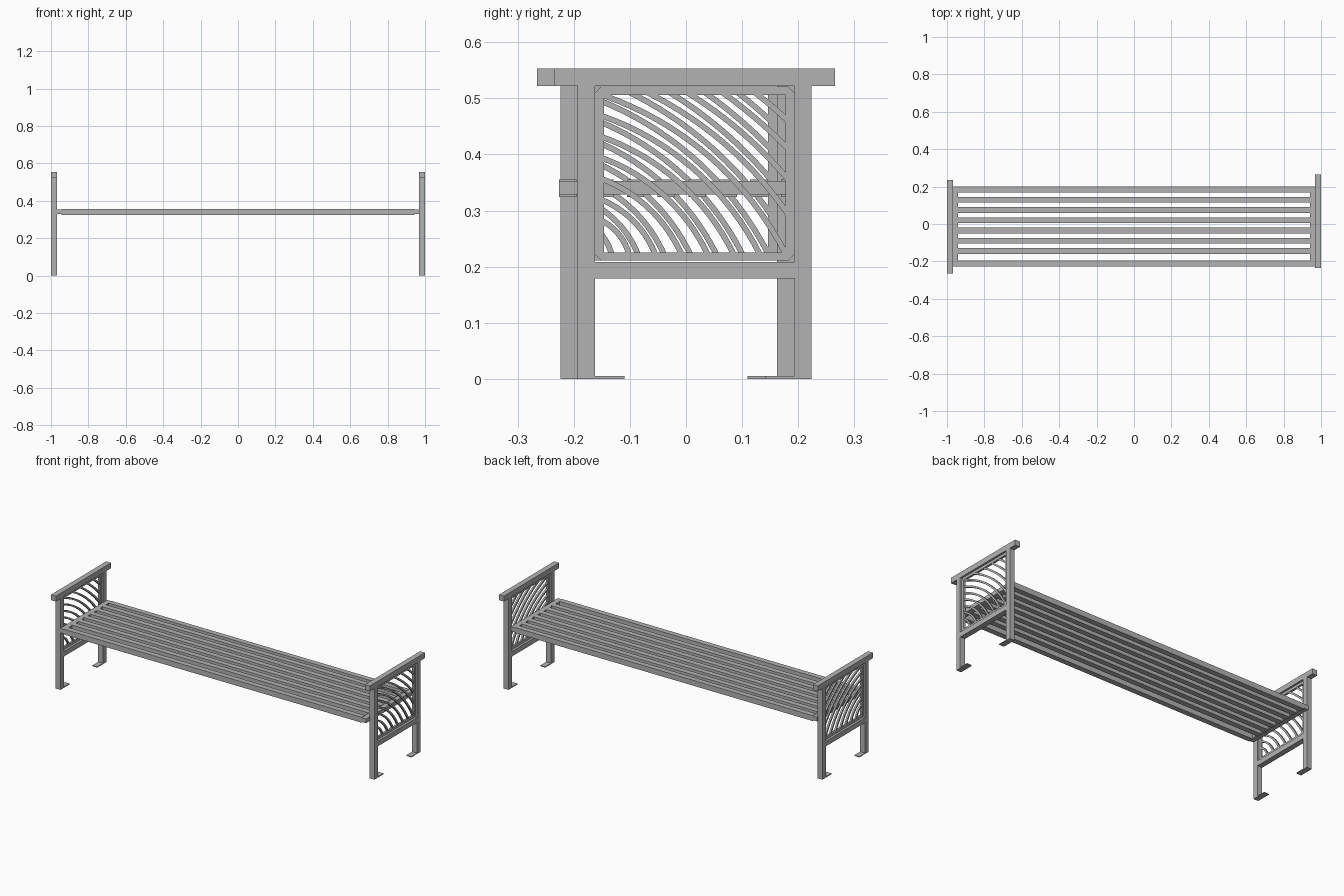
import bpy, bmesh, math
from mathutils import Vector

if "Cube" in bpy.data.objects:
    bpy.data.objects.remove(bpy.data.objects["Cube"], do_unlink=True)

# Painted metal
metal = bpy.data.materials.new("grey_metal")
metal.use_nodes = True
metal.diffuse_color = (0.45, 0.45, 0.45, 1)
metal.node_tree.nodes["Principled BSDF"].inputs["Base Color"].default_value = (0.45, 0.45, 0.45, 1)


def finish(name, bm):
    bmesh.ops.recalc_face_normals(bm, faces=bm.faces[:])
    mesh = bpy.data.meshes.new(name)
    bm.to_mesh(mesh)
    bm.free()
    mesh.materials.append(metal)
    obj = bpy.data.objects.new(name, mesh)
    bpy.context.collection.objects.link(obj)
    return obj


def box(name, x, y, z):
    bm = bmesh.new()
    bmesh.ops.create_cube(bm, size=1)
    for v in bm.verts:
        v.co = [r[0] + (c + 0.5) * (r[1] - r[0]) for r, c in zip((x, y, z), v.co)]
    return finish(name, bm)


def strip(bm, inner, outer, x0, x1, closed):
    """Solid band between two matching (y, z) outlines."""
    rings = [[bm.verts.new((x, *p)) for x, p in ((x0, a), (x1, a), (x1, b), (x0, b))]
             for a, b in zip(inner, outer)]
    pairs = list(zip(rings, rings[1:]))
    if closed:
        pairs.append((rings[-1], rings[0]))
    else:
        bm.faces.new(rings[0])
        bm.faces.new(rings[-1])
    for r, s in pairs:
        for i in range(4):
            j = (i + 1) % 4
            bm.faces.new((r[i], r[j], s[j], s[i]))


def chamfered(y0, y1, z0, z1, c):
    return [(y0 + c, z0), (y1 - c, z0), (y1, z0 + c), (y1, z1 - c),
            (y1 - c, z1), (y0 + c, z1), (y0, z1 - c), (y0, z0 + c)]


# End frame dimensions
X0, X1, XM = 0.969, 1.0, 0.9845
LEG = 0.031
HALF = 0.2085
PANEL = HALF - LEG
ARM_Z, RAIL_Z = 0.522, 0.208
IN_Y, IN_Z0, IN_Z1 = 0.162, 0.225, 0.506


def arc_points(corner, scale_y, scale_z):
    """Centre, radius and angle span of one arc clipped to the panel opening."""
    a = Vector((corner[0], corner[1] + scale_z))
    b = Vector((corner[0] + scale_y, corner[1]))
    chord = (b - a).length
    sag = 0.096 * chord
    radius = chord ** 2 / (8 * sag) + sag / 2
    normal = Vector((a.y - b.y, b.x - a.x)).normalized()
    centre = (a + b) / 2 - normal * (radius - sag)
    m = 0.005
    inside = []
    for i in range(901):
        t = math.pi / 2 * i / 900
        y, z = centre.x + radius * math.cos(t), centre.y + radius * math.sin(t)
        if abs(y) < IN_Y + m and IN_Z0 - m < z < IN_Z1 + m:
            inside.append(t)
    return centre, radius, inside[0], inside[-1]


def end_frame(side, label):
    shift = 0.0155 * side
    parts = []
    # Legs and foot plates
    for s, place in ((-1, "front"), (1, "back")):
        ys = sorted((s * HALF, s * (HALF - LEG)))
        parts.append(box(f"{label}_{place}_leg", (X0, X1), ys, (0, ARM_Z)))
        ys = sorted((s * HALF, s * (HALF - 0.083)))
        parts.append(box(f"{label}_{place}_foot_plate", (X0, X1), ys, (0, 0.005)))
    # Armrest and lower rail
    parts.append(box(f"{label}_armrest", (X0, X1), (-0.25, 0.25), (ARM_Z, 0.553)))
    parts.append(box(f"{label}_lower_rail", (X0, X1), (-PANEL, PANEL), (0.179, RAIL_Z)))
    # Panel border
    bm = bmesh.new()
    strip(bm, chamfered(-IN_Y, IN_Y, IN_Z0, IN_Z1, 0.001),
          chamfered(-PANEL, PANEL, 0.211, 0.521, 0.011), XM - 0.006, XM + 0.006, True)
    parts.append(finish(f"{label}_panel_border", bm))
    # Curved bars sweeping across the panel
    bm = bmesh.new()
    for k in range(-4, 7):
        centre, radius, t0, t1 = arc_points((-IN_Y, IN_Z0), 0.323 - 0.0465 * k, 0.28 - 0.0375 * k)
        edges = []
        for r in (radius - 0.005, radius + 0.005):
            angles = [t0 + (t1 - t0) * i / 16 for i in range(17)]
            edges.append([(centre.x + r * math.cos(t), centre.y + r * math.sin(t)) for t in angles])
        strip(bm, edges[0], edges[1], XM - 0.005, XM + 0.005, False)
    parts.append(finish(f"{label}_curved_bars", bm))
    # Place on its side of the bench
    for obj in parts:
        for v in obj.data.vertices:
            v.co.x *= side
            v.co.y += shift
        if side < 0:
            obj.data.flip_normals()


end_frame(1, "left")
end_frame(-1, "right")

# Seat slats
for i in range(8):
    y = 0.185 - 0.055 * i if i < 7 else -0.211
    box(f"seat_slat_{i + 1}", (-0.943, 0.943), (y - 0.0155, y + 0.0155), (0.324, 0.355))

# Seat end bars
for s, label in ((1, "left"), (-1, "right")):
    box(f"{label}_seat_end_bar", sorted((s * 0.94, s * 0.971)), (-0.2265, 0.2005), (0.329, 0.353))
